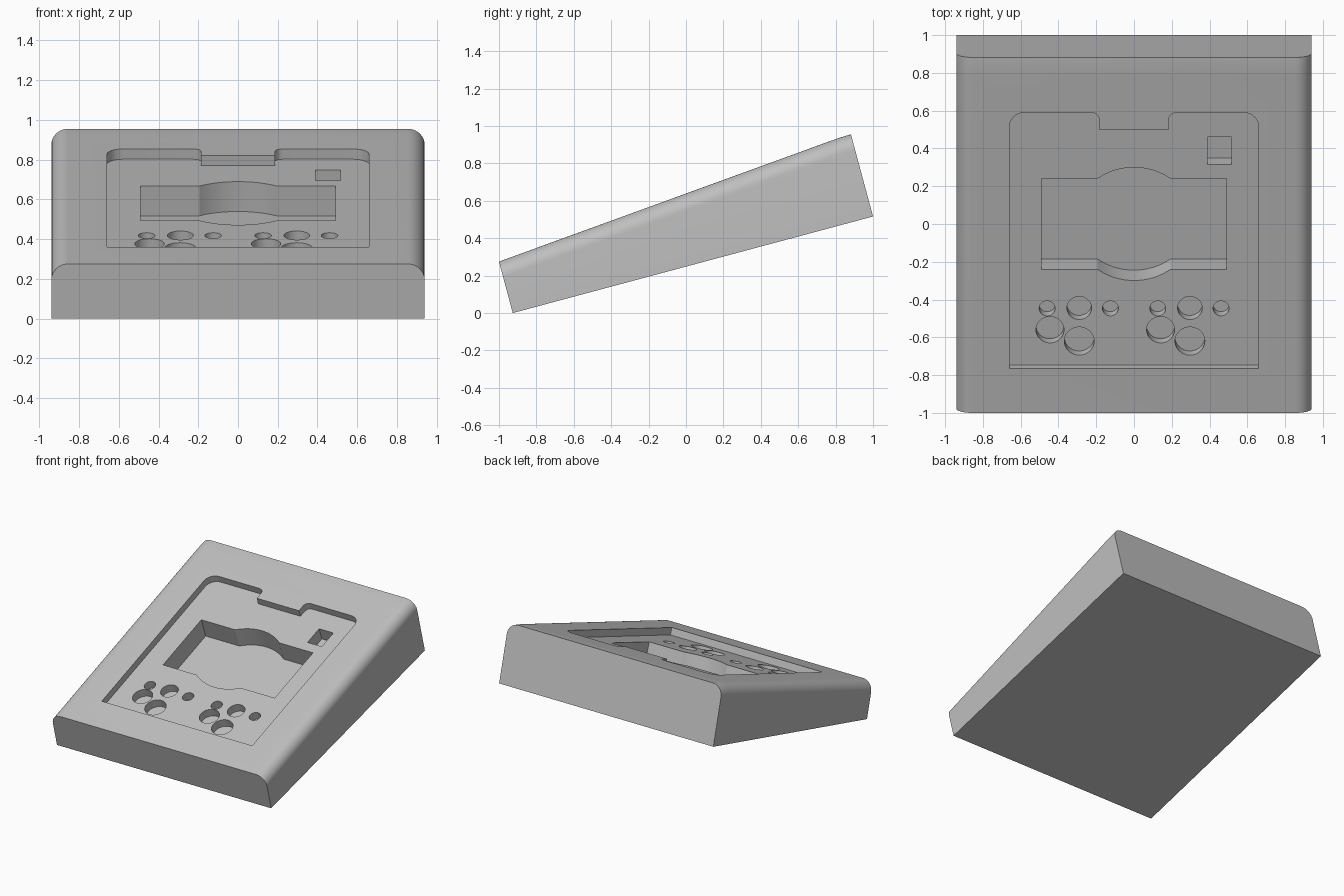
import bpy, bmesh
from math import sin, cos, tan, pi, radians, asin
from mathutils import Matrix

if "Cube" in bpy.data.objects:
    bpy.data.objects.remove(bpy.data.objects["Cube"], do_unlink=True)

TILT = radians(20)      # slope of the top panel
BASE = radians(15)      # slope of the underside
FRONT_Z, HALF_W = 0.275, 0.94
RECESS, SCREEN = 0.055, 0.16

grey = bpy.data.materials.new("plain grey")
grey.use_nodes = True
colour = (0.52, 0.52, 0.52, 1)
grey.diffuse_color = colour
grey.node_tree.nodes["Principled BSDF"].inputs["Base Color"].default_value = colour

# Frame lying on the top panel: x across, y up the slope, z out of it
panel = Matrix(((1, 0, 0, 0),
                (0, cos(TILT), -sin(TILT), -1),
                (0, sin(TILT), cos(TILT), FRONT_Z),
                (0, 0, 0, 1)))


def make_object(name, bm):
    bmesh.ops.recalc_face_normals(bm, faces=bm.faces)
    mesh = bpy.data.meshes.new(name)
    bm.to_mesh(mesh)
    bm.free()
    mesh.materials.append(grey)
    ob = bpy.data.objects.new(name, mesh)
    bpy.context.collection.objects.link(ob)
    return ob


def prism(points, direction):
    bm = bmesh.new()
    face = bm.faces.new([bm.verts.new(p) for p in points])
    new = bmesh.ops.extrude_face_region(bm, geom=[face])["geom"]
    bmesh.ops.translate(bm, vec=direction,
                        verts=[v for v in new if isinstance(v, bmesh.types.BMVert)])
    return bm


def slope(y, depth=0):
    """Distance up the panel for plan position y at a depth below it."""
    return (y + 1 - depth * sin(TILT)) / cos(TILT)


def arc(cx, cy, r, start, end, n):
    return [(cx + r * cos(start + (end - start) * i / n),
             cy + r * sin(start + (end - start) * i / n)) for i in range(n + 1)]


def cut(body, name, outline, depth):
    bm = prism([(x, y, -depth) for x, y in outline], (0, 0, depth + 0.05))
    bm.transform(panel)
    cutter = make_object(name, bm)
    cutter.hide_render = True
    mod = body.modifiers.new(name, "BOOLEAN")
    mod.operation, mod.solver, mod.object = "DIFFERENCE", "EXACT", cutter
    bpy.context.view_layer.objects.active = body
    bpy.ops.object.modifier_apply(modifier=mod.name)
    bpy.data.objects.remove(cutter, do_unlink=True)


# Wedge body: side profile with the top easing from 20 to 15 degrees at the back
back_z = 0.955
profile = [(-1 + FRONT_Z * tan(BASE), 0), (-1, FRONT_Z)]
y, z = 0.78, FRONT_Z + 1.78 * tan(TILT)
profile.append((y, z))
steps = 6
for i in range(steps):
    a = TILT + (BASE - TILT) * (i + 0.5) / steps
    y += 0.102 / steps
    z += 0.102 / steps * tan(a)
    profile.append((y, z))
profile.append((1, (2 - FRONT_Z * tan(BASE)) * tan(BASE)))

bm = prism([(-HALF_W, y, z) for y, z in profile], (2 * HALF_W, 0, 0))

# Round the two long upper edges
long_edges = []
for e in bm.edges:
    a, b = (v.co for v in e.verts)
    on_top = all(p.z > FRONT_Z - 0.01 and p.y < 0.9 for p in (a, b))
    if on_top and abs(a.x - b.x) < 0.001:
        long_edges.append(e)
bmesh.ops.bevel(bm, geom=long_edges, offset=0.085, segments=10, profile=0.5,
                affect="EDGES")
body = make_object("case_body", bm)

# Shallow panel recess with a tab reaching in from the back
top, tab, w = slope(0.59), slope(0.5), 0.66
half = [(w, slope(-0.765))]
half += arc(w - 0.08, top - 0.08, 0.08, 0, pi / 2, 8)
half += arc(0.225, top - 0.04, 0.04, pi / 2, pi, 6)
half.append((0.185, tab))
cut(body, "panel_recess", half + [(-x, y) for x, y in reversed(half)], RECESS)

# Screen opening with a bulge at its top and bottom
low, high = slope(-0.24, RECESS), slope(0.24, RECESS)
chord, rise = 0.193, 0.063
r = (chord ** 2 + rise ** 2) / (2 * rise)
sweep = asin(chord / r)
screen = [(-0.49, low)]
screen += arc(0, low - rise + r, r, 1.5 * pi - sweep, 1.5 * pi + sweep, 16)
screen += [(0.49, low), (0.49, high)]
screen += arc(0, high + rise - r, r, pi / 2 - sweep, pi / 2 + sweep, 16)
screen.append((-0.49, high))
cut(body, "screen_opening", screen, RECESS + SCREEN)

# Small square socket
y0, y1 = slope(0.315, RECESS), slope(0.46, RECESS)
cut(body, "square_socket", [(0.39, y0), (0.515, y0), (0.515, y1), (0.39, y1)],
    RECESS + 0.1)

# Two matching clusters of round button holes
holes = [(-0.46, -0.447, 0.042), (-0.29, -0.445, 0.065), (-0.125, -0.447, 0.042),
         (-0.445, -0.56, 0.074), (-0.29, -0.62, 0.079)]
for shift in (0, 0.586):
    for x, y, r in holes:
        ring = arc(x + shift, slope(y, RECESS), r, 0, 2 * pi, 40)[:-1]
        cut(body, "button_hole", ring, RECESS + 0.065)

# Smooth the rounded surfaces, keep the edges crisp
bpy.ops.object.select_all(action="DESELECT")
body.select_set(True)
bpy.context.view_layer.objects.active = body
bpy.ops.object.shade_smooth_by_angle(angle=radians(30))
